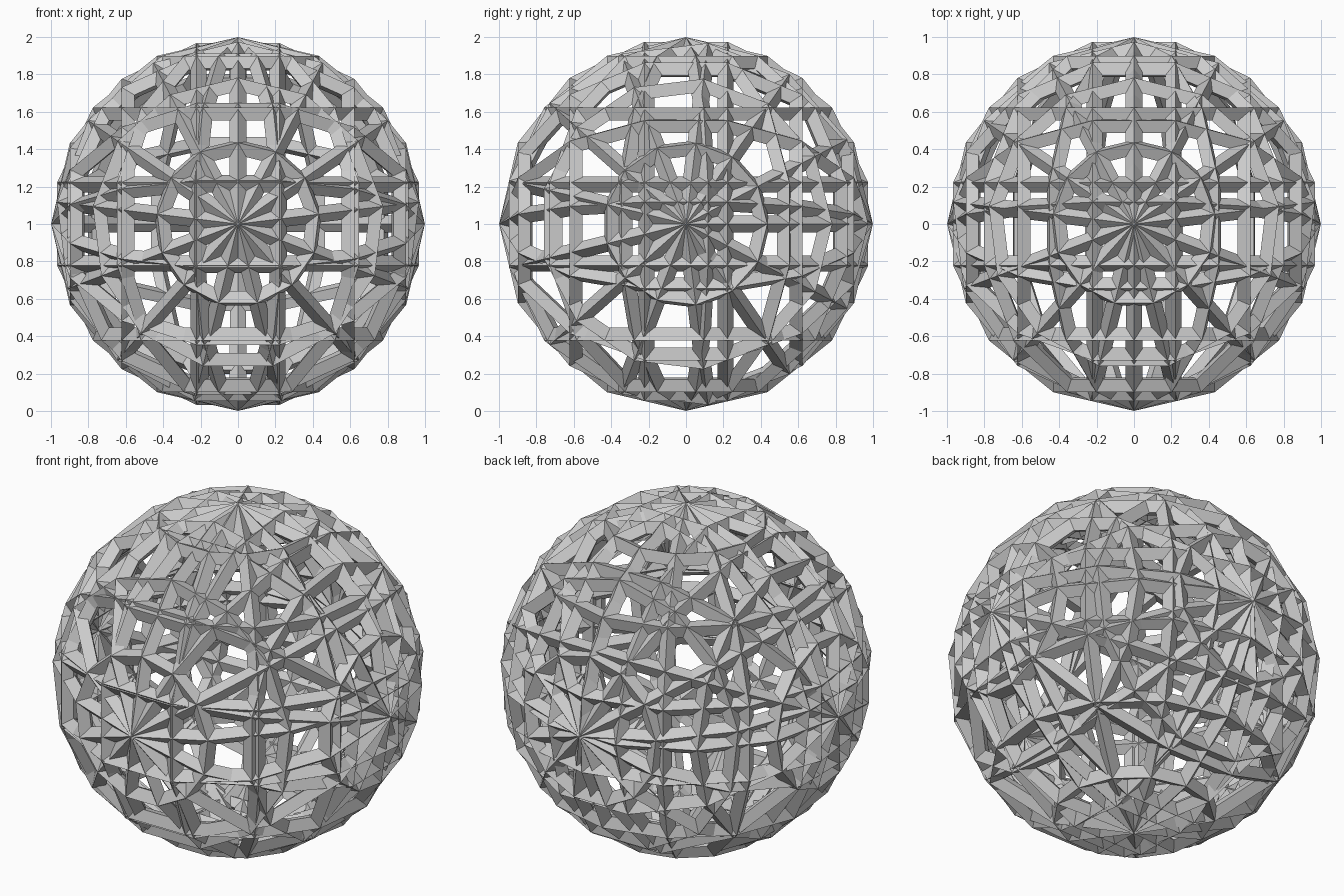
import bpy, bmesh
from math import pi
from mathutils import Matrix

if "Cube" in bpy.data.objects:
    bpy.data.objects.remove(bpy.data.objects["Cube"])

RADIUS, BAR = 0.954, 0.09


def lattice(name, rot):
    """Coarse 13 x 7 globe turned into ridged bars."""
    bm = bmesh.new()
    bmesh.ops.create_uvsphere(bm, u_segments=13, v_segments=7, radius=RADIUS)
    # one meridian must point towards +y before the globe is tipped
    if not any(abs(v.co.x) < 1e-3 and v.co.y > 0.3 for v in bm.verts):
        bm.transform(Matrix.Rotation(pi, 4, 'Z'))
    bm.transform(Matrix.Translation((0, 0, 1)) @ rot)
    bmesh.ops.recalc_face_normals(bm, faces=bm.faces[:])
    me = bpy.data.meshes.new(name)
    bm.to_mesh(me)
    bm.free()
    ob = bpy.data.objects.new(name, me)
    bpy.context.collection.objects.link(ob)
    mod = ob.modifiers.new("bars", 'WIREFRAME')
    mod.thickness = BAR
    mod.offset = 0
    mod.use_even_offset = True
    mod.use_replace = True
    return ob


# three interlocking globes with poles on z, y and x
lattice("vertical_lattice", Matrix.Identity(4))
lattice("front_back_lattice", Matrix.Rotation(pi / 2, 4, 'X'))
lattice("side_lattice", Matrix.Rotation(pi / 2, 4, 'Y'))
